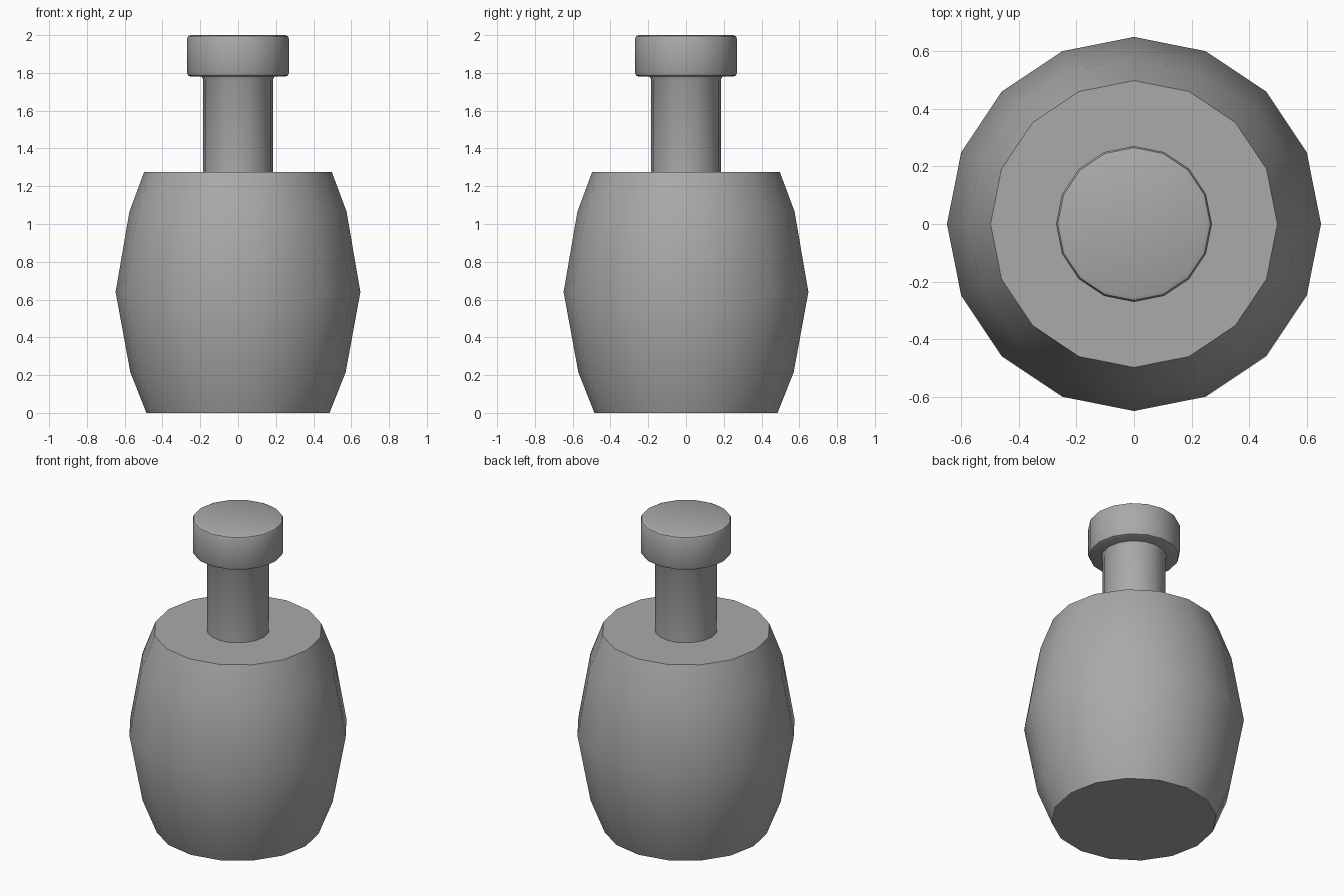
import bpy, bmesh, math

cube = bpy.data.objects.get("Cube")
if cube:
    bpy.data.objects.remove(cube, do_unlink=True)

SIDES = 16

# Single grey colour
grey = bpy.data.materials.new("plain_grey")
grey.use_nodes = True
colour = (0.4, 0.4, 0.4, 1)
grey.diffuse_color = colour
grey.node_tree.nodes["Principled BSDF"].inputs["Base Color"].default_value = colour


def lathe(name, profile):
    """Turn (radius, height) points around z into a capped solid."""
    bm = bmesh.new()
    rings = []
    for r, z in profile:
        rings.append([bm.verts.new((r * math.cos(i * math.tau / SIDES),
                                    r * math.sin(i * math.tau / SIDES), z))
                      for i in range(SIDES)])
    for low, high in zip(rings, rings[1:]):
        for i in range(SIDES):
            j = (i + 1) % SIDES
            bm.faces.new((low[i], low[j], high[j], high[i]))
    bm.faces.new(rings[0][::-1])
    bm.faces.new(rings[-1])
    mesh = bpy.data.meshes.new(name)
    bm.to_mesh(mesh)
    bm.free()
    mesh.materials.append(grey)
    obj = bpy.data.objects.new(name, mesh)
    bpy.context.collection.objects.link(obj)
    bpy.ops.object.select_all(action='DESELECT')
    obj.select_set(True)
    bpy.context.view_layer.objects.active = obj
    bpy.ops.object.shade_smooth_by_angle(angle=math.radians(35))
    return obj


# Barrel-shaped body
lathe("body", [(0.485, 0), (0.57, 0.215), (0.648, 0.64), (0.575, 1.065), (0.497, 1.275)])

# Neck, flaring slightly under the cap
lathe("neck", [(0.185, 1.27), (0.185, 1.765), (0.195, 1.785)])

# Cap with softened rims
lathe("cap", [(0.25, 1.78), (0.264, 1.786), (0.27, 1.80),
              (0.27, 1.98), (0.264, 1.994), (0.25, 2.0)])
